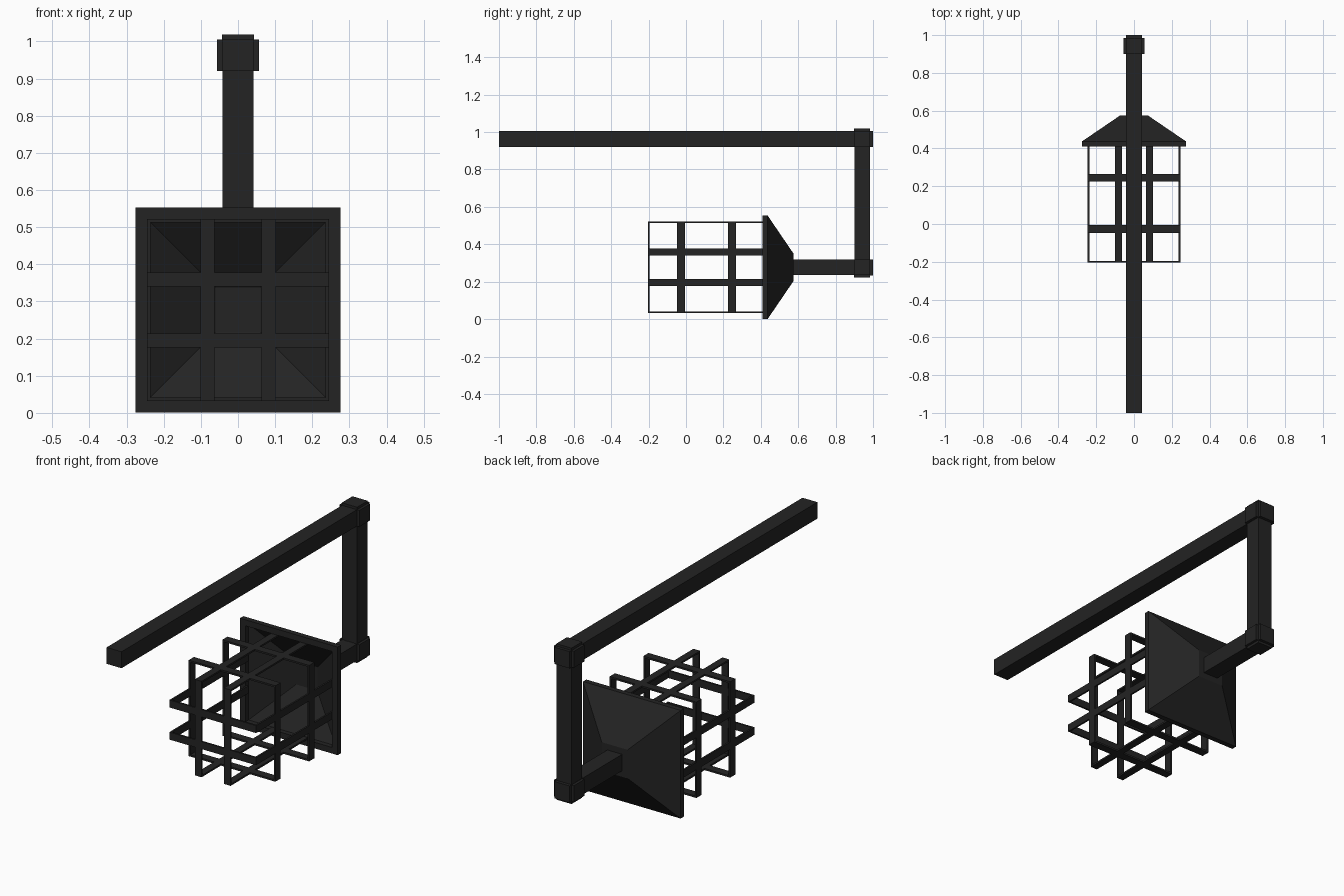
import bpy, bmesh
from mathutils import Matrix, Vector

cube = bpy.data.objects.get("Cube")
if cube:
    bpy.data.objects.remove(cube, do_unlink=True)

iron = bpy.data.materials.new("black iron")
iron.use_nodes = True
colour = (0.017, 0.017, 0.017, 1)
iron.diffuse_color = colour
iron.node_tree.nodes["Principled BSDF"].inputs["Base Color"].default_value = colour


def finish(name, bm):
    bmesh.ops.recalc_face_normals(bm, faces=bm.faces)
    mesh = bpy.data.meshes.new(name)
    bm.to_mesh(mesh)
    bm.free()
    mesh.materials.append(iron)
    obj = bpy.data.objects.new(name, mesh)
    bpy.context.collection.objects.link(obj)


def boxes(name, parts):
    """One object from boxes, each given as (low corner, high corner)."""
    bm = bmesh.new()
    for low, high in parts:
        low, high = Vector(low), Vector(high)
        place = Matrix.Translation((low + high) / 2) @ Matrix.Diagonal((*(high - low), 1))
        bmesh.ops.create_cube(bm, size=1, matrix=place)
    finish(name, bm)


# Square pipes of the hanging arm
P = 0.042            # pipe half width
TOP, LOW = 0.963, 0.277
POST = 0.942
boxes("top_arm", [((-P, -1, TOP - P), (P, POST, TOP + P))])
boxes("back_post", [((-P, POST - P, LOW), (P, POST + P, TOP))])
boxes("lower_arm", [((-P, 0.56, LOW - P), (P, POST, LOW + P))])

# Corner joints: a block with raised pads on its outward faces
for name, z, up in (("top_joint", TOP, 1), ("lower_joint", LOW, -1)):
    h = P + 0.001
    far = z + up * 0.055
    boxes(name, [
        ((-0.056, POST - h, z - P), (0.056, POST + h, z + P)),
        ((-h, POST - h, min(z, far)), (h, POST + h, max(z, far))),
        ((-h, POST - h, z - h), (h, 1, z + h)),
    ])

# Hollow pyramid shade, lofted through square rings as (y, half width)
rings = [(0.555, 0.06), (0.435, 0.245), (0.41, 0.245), (0.41, 0.276),
         (0.437, 0.276), (0.445, 0.264), (0.575, 0.073)]
bm = bmesh.new()
loops = [[bm.verts.new((sx * h, y, LOW + sz * h))
          for sx, sz in ((-1, -1), (1, -1), (1, 1), (-1, 1))] for y, h in rings]
for a, b in zip(loops, loops[1:]):
    for i in range(4):
        j = (i + 1) % 4
        bm.faces.new((a[i], a[j], b[j], b[i]))
bm.faces.new(loops[0])
bm.faces.new(loops[-1])
finish("shade", bm)

# Cage of flat straps
H, T, W = 0.245, 0.009, 0.019     # half size, strap thickness, half strap width
FRONT, BACK = -0.204, 0.42

# Straps running lengthwise and closing across the front
for side, s in (("right", -0.082), ("left", 0.082)):
    boxes(side + "_upright_strap", [
        ((s - W, FRONT, LOW - H), (s + W, FRONT + T, LOW + H)),
        ((s - W, FRONT, LOW + H - T), (s + W, BACK, LOW + H)),
        ((s - W, FRONT, LOW - H), (s + W, BACK, LOW - H + T)),
    ])
for level, s in (("lower", LOW - 0.082), ("upper", LOW + 0.082)):
    boxes(level + "_level_strap", [
        ((-H, FRONT, s - W), (H, FRONT + T, s + W)),
        ((-H, FRONT, s - W), (-H + T, BACK, s + W)),
        ((H - T, FRONT, s - W), (H, BACK, s + W)),
    ])

# Closed hoops around the cage
for name, y in (("front_hoop", -0.027), ("back_hoop", 0.245)):
    a, b = y - W - 0.002, y + W + 0.002
    boxes(name, [
        ((-H, a, LOW - H), (-H + T, b, LOW + H)),
        ((H - T, a, LOW - H), (H, b, LOW + H)),
        ((-H, a, LOW - H), (H, b, LOW - H + T)),
        ((-H, a, LOW + H - T), (H, b, LOW + H)),
    ])
